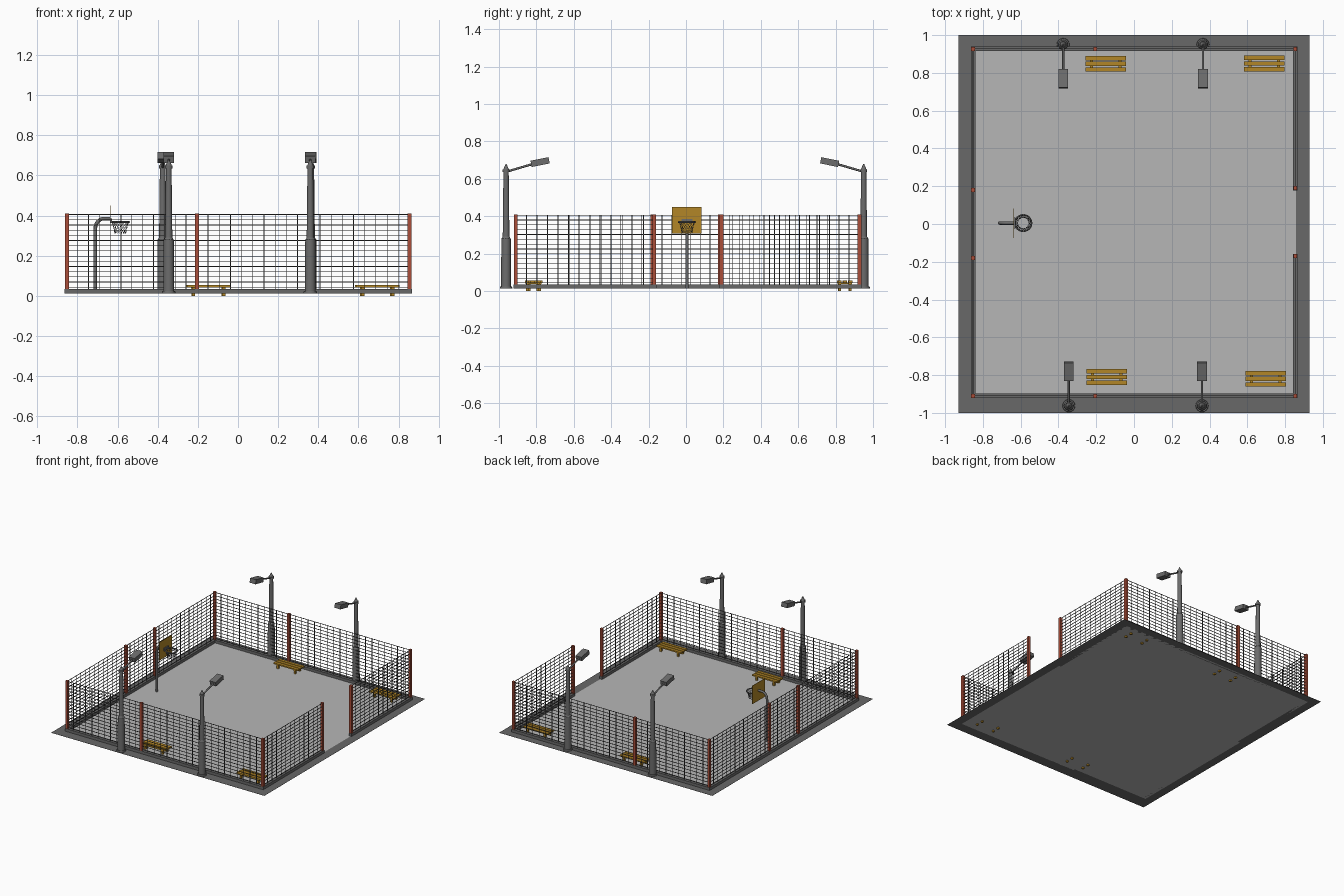
import bpy, bmesh, math
from mathutils import Vector, Matrix

if "Cube" in bpy.data.objects:
    bpy.data.objects.remove(bpy.data.objects["Cube"])


def mat(name, c):
    m = bpy.data.materials.new(name)
    m.diffuse_color = (*c, 1)
    m.use_nodes = True
    m.node_tree.nodes["Principled BSDF"].inputs["Base Color"].default_value = m.diffuse_color
    return m


FLOOR = mat("court light grey", (0.47, 0.47, 0.47))
DARK = mat("concrete dark grey", (0.14, 0.14, 0.14))
METAL = mat("lamp grey", (0.15, 0.15, 0.15))
WIRE = mat("wire charcoal", (0.07, 0.07, 0.07))
RED = mat("post red", (0.40, 0.075, 0.04))
WOOD = mat("ochre wood", (0.45, 0.24, 0.02))


def box(bm, lo, hi, m=None):
    lo, hi = Vector(lo), Vector(hi)
    t = Matrix.Translation((lo + hi) / 2) @ Matrix.Diagonal((*(hi - lo), 1))
    bmesh.ops.create_cube(bm, size=1, matrix=(m @ t) if m else t)


def rod(bm, a, b, r1, r2=None, n=8):
    a, b = Vector(a), Vector(b)
    d = b - a
    q = d.to_track_quat('Z', 'Y').to_matrix().to_4x4()
    bmesh.ops.create_cone(bm, cap_ends=True, segments=n, radius1=r1,
                          radius2=r1 if r2 is None else r2, depth=d.length,
                          matrix=Matrix.Translation((a + b) / 2) @ q)


def finish(bm, name, material, smooth=False):
    me = bpy.data.meshes.new(name)
    bm.to_mesh(me)
    bm.free()
    me.materials.append(material)
    ob = bpy.data.objects.new(name, me)
    bpy.context.collection.objects.link(ob)
    if smooth:
        bpy.context.view_layer.objects.active = ob
        ob.select_set(True)
        bpy.ops.object.shade_smooth_by_angle(angle=math.radians(50))
        ob.select_set(False)
    return ob


# Layout of the ground and fence lines
G = 0.013
XL, XR, YF, YB = -0.852, 0.854, -0.91, 0.927
GATE = (-0.17, 0.19)

# Court floor and thin surrounding apron
bm = bmesh.new()
box(bm, (-0.862, -0.92, G - 0.001), (0.858, 0.937, G))
finish(bm, "court_floor", FLOOR)
bm = bmesh.new()
for lo, hi in (((-0.93, -1), (0.93, -0.92)), ((-0.93, 0.937), (0.93, 1)),
               ((-0.93, -0.92), (-0.862, 0.937)), ((0.858, -0.92), (0.93, 0.937))):
    box(bm, (*lo, G - 0.001), (*hi, G))
finish(bm, "outer_apron", DARK)

# Fence runs: start and end of each panel
runs = [((XL, YF), (-0.205, YF)), ((-0.205, YF), (XR, YF)),
        ((XL, YB), (-0.205, YB)), ((-0.205, YB), (XR, YB)),
        ((XL, YF), (XL, -0.18)), ((XL, -0.18), (XL, 0.18)), ((XL, 0.18), (XL, YB)),
        ((XR, YF), (XR, GATE[0])), ((XR, GATE[1]), (XR, YB))]

# Low curb below the fence, open at the gate
bm = bmesh.new()
for a, b in runs:
    box(bm, (a[0] - 0.012, a[1] - 0.012, 0.012), (b[0] + 0.012, b[1] + 0.012, 0.035))
finish(bm, "fence_curb", DARK)

# Posts
bm = bmesh.new()
for x, y in sorted({p for r in runs for p in r}):
    box(bm, (x - 0.01, y - 0.01, 0.035), (x + 0.01, y + 0.01, 0.41))
finish(bm, "fence_posts", RED)

# Wire mesh panels
bm = bmesh.new()
w = 0.0017
for a, b in runs:
    for i in range(15):
        z = 0.043 + i * 0.362 / 14
        box(bm, (a[0] - w, a[1] - w, z - w), (b[0] + w, b[1] + w, z + w))
    A, B = Vector(a), Vector(b)
    n = max(2, round((B - A).length / 0.055))
    for i in range(1, n):
        p = A.lerp(B, i / n)
        box(bm, (p.x - w, p.y - w, 0.035), (p.x + w, p.y + w, 0.407))
finish(bm, "fence_wire", WIRE)

# Street lamps: stepped column, arm and tilted head pointing inward
for i, (x, y) in enumerate(((-0.375, 0.95), (0.365, 0.95), (-0.345, -0.962), (0.36, -0.962))):
    s = -1 if y > 0 else 1
    bm = bmesh.new()
    for z0, z1, r0, r1 in ((0.012, 0.024, 0.034, 0.032), (0.024, 0.28, 0.027, 0.025),
                           (0.28, 0.29, 0.025, 0.018), (0.29, 0.645, 0.018, 0.014),
                           (0.635, 0.65, 0.019, 0.019), (0.65, 0.678, 0.015, 0.003)):
        rod(bm, (x, y, z0), (x, y, z1), r0, r1, 16)
    rod(bm, (x, y, 0.637), (x, y + s * 0.14, 0.678), 0.006)
    m = Matrix.Translation((x, y + s * 0.182, 0.689)) @ Matrix.Rotation(s * 0.2, 4, 'X')
    box(bm, (-0.026, -0.049, -0.017), (0.026, 0.049, 0.017), m)
    finish(bm, f"street_lamp_{i + 1}", METAL, True)

# Benches: three slats on two crossbars with four legs
for i, (x, y) in enumerate(((-0.15, 0.848), (0.69, 0.85), (-0.145, -0.81), (0.697, -0.82))):
    bm = bmesh.new()
    for k in (-1, 0, 1):
        yc = y + k * 0.03
        box(bm, (x - 0.107, yc - 0.0115, 0.045), (x + 0.107, yc + 0.0115, 0.055))
    for sx in (-0.075, 0.075):
        box(bm, (x + sx - 0.008, y - 0.038, 0.036), (x + sx + 0.008, y + 0.038, 0.045))
        for sy in (-0.028, 0.028):
            box(bm, (x + sx - 0.007, y + sy - 0.007, 0), (x + sx + 0.007, y + sy + 0.007, 0.036))
    finish(bm, f"bench_{i + 1}", WOOD)

# Hoop pole: bent tube
HY = 0.005
cu = bpy.data.curves.new("hoop_pole", 'CURVE')
cu.dimensions = '3D'
cu.bevel_depth = 0.009
cu.bevel_resolution = 2
cu.use_fill_caps = True
pts = [(-0.711, G), (-0.711, 0.32)]
pts += [(-0.666 - 0.045 * math.cos(t), 0.335 + 0.05 * math.sin(t))
        for t in (k * math.pi / 12 for k in range(1, 7))]
pts.append((-0.637, 0.385))
sp = cu.splines.new('POLY')
sp.points.add(len(pts) - 1)
for p, (px, pz) in zip(sp.points, pts):
    p.co = (px, HY, pz, 1)
cu.materials.append(METAL)
bpy.context.collection.objects.link(bpy.data.objects.new("hoop_pole", cu))

# Backboard
bm = bmesh.new()
box(bm, (-0.637, HY - 0.079, 0.306), (-0.634, HY + 0.077, 0.45))
finish(bm, "backboard", WOOD)

# Hoop ring, bracket and tapering net
C = Vector((-0.586, HY, 0.368))
N = 16


def ring(k, r, dz):
    t = 2 * math.pi * k / N
    return C + Vector((r * math.cos(t), r * math.sin(t), dz))


bm = bmesh.new()
box(bm, (-0.634, HY - 0.03, 0.363), (-0.628, HY + 0.03, 0.385))
for k in range(N):
    rod(bm, ring(k, 0.044, 0), ring(k + 1, 0.044, 0), 0.005, n=6)
finish(bm, "hoop_ring", METAL)
bm = bmesh.new()
levels = [(0.042, 0), (0.036, -0.02), (0.031, -0.04), (0.028, -0.058)]
for (r0, z0), (r1, z1) in zip(levels, levels[1:]):
    for k in range(N):
        rod(bm, ring(k, r0, z0), ring(k + 0.5, r1, z1), 0.0012, n=4)
        rod(bm, ring(k, r0, z0), ring(k - 0.5, r1, z1), 0.0012, n=4)
finish(bm, "hoop_net", METAL)
